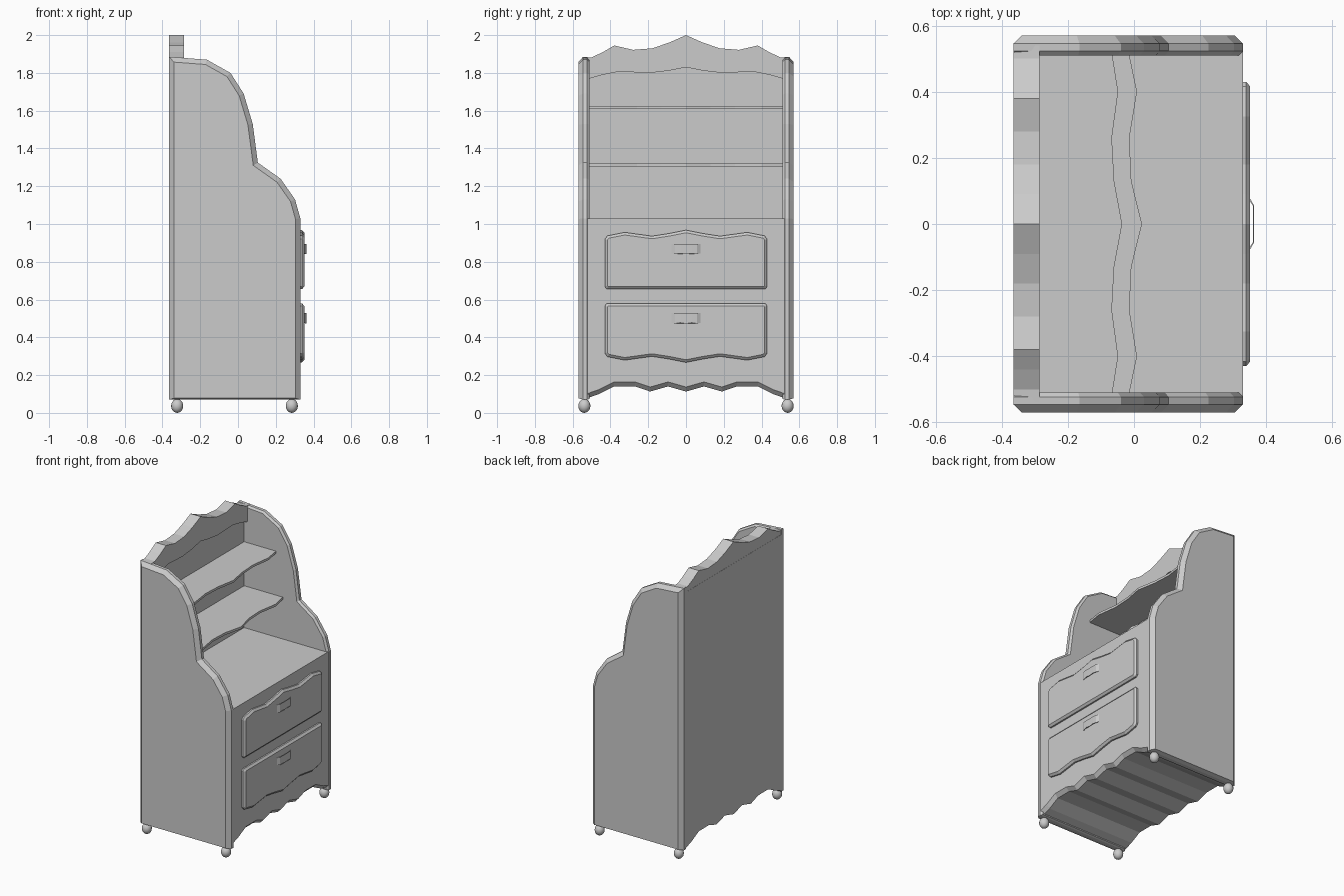
import bpy, bmesh
from mathutils import Vector

if "Cube" in bpy.data.objects:
    bpy.data.objects.remove(bpy.data.objects["Cube"])


def loft(name, rings, mirror_y=False):
    """Closed solid through equal-length rings of 3D points."""
    bm = bmesh.new()
    loops = [[bm.verts.new(p) for p in ring] for ring in rings]
    n = len(loops[0])
    for a, b in zip(loops, loops[1:]):
        for i in range(n):
            j = (i + 1) % n
            bm.faces.new((a[i], a[j], b[j], b[i]))
    bm.faces.new(loops[0])
    bm.faces.new(loops[-1])
    bmesh.ops.recalc_face_normals(bm, faces=bm.faces)
    me = bpy.data.meshes.new(name)
    bm.to_mesh(me)
    bm.free()
    ob = bpy.data.objects.new(name, me)
    bpy.context.collection.objects.link(ob)
    if mirror_y:
        m = ob.modifiers.new("mirror", 'MIRROR')
        m.use_axis = (False, True, False)
    return ob


def inset(pts, d):
    """Mitred inward offset of a counter-clockwise 2D outline."""
    out = []
    for i, p in enumerate(pts):
        p = Vector(p)
        e1 = (p - Vector(pts[i - 1])).normalized()
        e2 = (Vector(pts[(i + 1) % len(pts)]) - p).normalized()
        n1, n2 = Vector((-e1.y, e1.x)), Vector((-e2.y, e2.x))
        q = p + (n1 + n2) * d / (1 + n1.dot(n2))
        out.append((q.x, q.y))
    return out


def wave(half):
    """Symmetric wave, left to right, from points listed centre to edge."""
    return [(-y, z) for y, z in reversed(half)] + [p for p in half if p[0] > 0]


def at_x(x, pts):
    return [(x, y, z) for y, z in pts]


def at_y(y, pts):
    return [(x, y, z) for x, z in pts]


# Side panels with chamfered stepped outline
side = [(-.365, .07), (.33, .07), (.33, 1.03), (.302, 1.13), (.225, 1.24),
        (.105, 1.325), (.078, 1.53), (.03, 1.69), (-.04, 1.8),
        (-.165, 1.87), (-.365, 1.885)]
outer = inset(side, .026)
outer[0], outer[1] = (outer[0][0], .078), (outer[1][0], .078)
inner = inset(side, .012)
inner[0], inner[1] = (inner[0][0], .075), (inner[1][0], .075)
loft("side_panel", [at_y(.51, inner), at_y(.523, side), at_y(.545, side),
                    at_y(.57, outer)], mirror_y=True)

# Cabinet body with scalloped underside and chamfered apron
apron = wave([(0, .113), (.095, .14), (.19, .113), (.27, .14), (.38, .14),
              (.46, .1), (.545, .07)])
raised = [(y, z + .024) for y, z in apron]
top = [(.545, 1.03), (-.545, 1.03)]
loft("cabinet_body", [at_x(-.34, apron + top), at_x(.306, apron + top),
                      at_x(.329, raised + top)])

# Back board sharing the scalloped bottom
board_top = [(.545, 1.85), (-.545, 1.85)]
loft("back_board", [at_x(-.365, apron + board_top), at_x(-.31, apron + board_top)])

# Cornice with a carved crest and wavy lower edge
crest = wave([(0, 2.0), (.09, 1.96), (.18, 1.93), (.28, 1.922), (.38, 1.945),
              (.44, 1.91), (.5, 1.882), (.54, 1.88)])
lower = wave([(0, 1.83), (.09, 1.812), (.19, 1.8), (.27, 1.803), (.35, 1.808),
              (.44, 1.79), (.51, 1.77), (.54, 1.77)])
loft("cornice", [at_x(x, lower + crest[::-1]) for x in (-.364, -.286)])

# Two shelves with wavy front edges
for name, z, half in (
        ("lower_shelf", 1.312, [(0, .024), (.13, -.008), (.26, -.014), (.4, .009), (.52, -.016)]),
        ("upper_shelf", 1.617, [(0, -.036), (.13, -.06), (.26, -.067), (.4, -.048), (.52, -.067)])):
    edge = [(x, y) for y, x in wave(half)] + [(-.33, .52), (-.33, -.52)]
    loft(name, [[(x, y, z + dz) for x, y in edge] for dz in (-.008, .008)])

# Drawer fronts: upper has a wavy top, lower a wavy bottom
half = [(0, .968), (.09, .95), (.18, .936), (.325, .956), (.415, .938), (.43, .92)]
upper = [(-.43, .668), (-.418, .655), (.418, .655), (.43, .668)] + wave(half)[::-1]
mirrored = [(y, 1.235 - z) for y, z in reversed(upper)]
for name, pts in (("upper_drawer", upper), ("lower_drawer", mirrored)):
    loft(name, [at_x(.32, pts), at_x(.339, pts), at_x(.351, inset(pts, .014))])

# Thin bent pulls with a wavy lower lip
for name, z in (("upper_handle", .867), ("lower_handle", .5)):
    path = [(.349, -.08, -.022), (.362, -.058, -.027), (.363, -.03, -.022),
            (.363, 0, -.027), (.363, .03, -.022), (.362, .058, -.027), (.349, .08, -.022)]
    back = [(x - .003, y * .96, d) for x, y, d in reversed(path)]
    ring = path + back
    loft(name, [[(x, y, z + d) for x, y, d in ring],
                [(x, y, z + .028) for x, y, d in ring]])

# Ball feet
for x, label in ((-.322, "back"), (.285, "front")):
    for y, hand in ((-.538, "left"), (.538, "right")):
        bpy.ops.mesh.primitive_uv_sphere_add(segments=16, ring_count=10, radius=.032,
                                             location=(x, y, .037))
        foot = bpy.context.object
        foot.name = f"{label}_{hand}_foot"
        foot.scale.z = .037 / .032
        bpy.ops.object.shade_smooth_by_angle()
